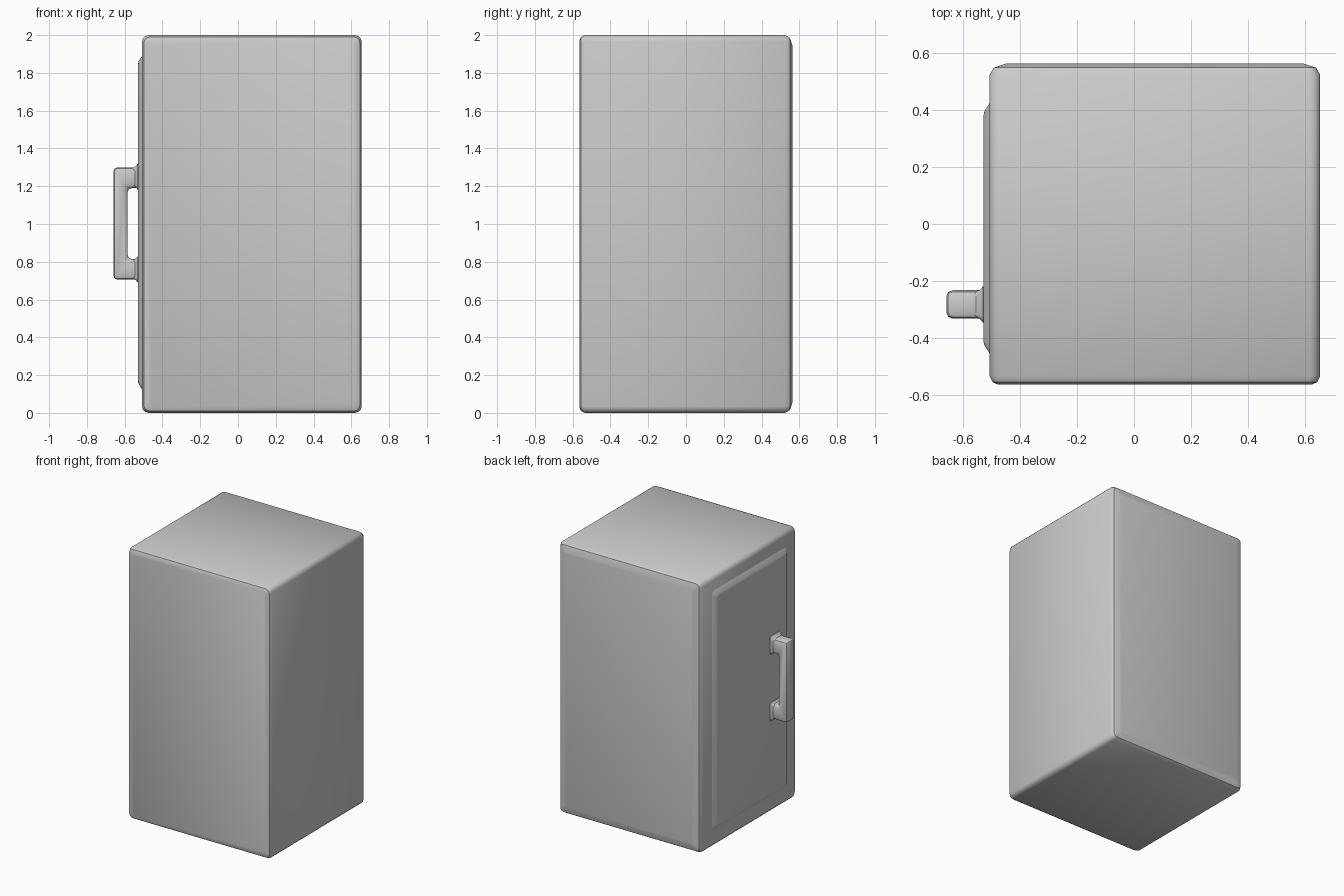
import bpy, bmesh
from math import sin, cos, pi, radians
from mathutils import Vector

if "Cube" in bpy.data.objects:
    bpy.data.objects.remove(bpy.data.objects["Cube"])


def finish(bm, name, angle=35):
    bmesh.ops.recalc_face_normals(bm, faces=bm.faces)
    mesh = bpy.data.meshes.new(name)
    bm.to_mesh(mesh)
    bm.free()
    obj = bpy.data.objects.new(name, mesh)
    bpy.context.collection.objects.link(obj)
    bpy.ops.object.select_all(action='DESELECT')
    obj.select_set(True)
    bpy.context.view_layer.objects.active = obj
    bpy.ops.object.shade_smooth_by_angle(angle=radians(angle))
    return obj


def rounded_rect(u0, u1, v0, v1, r, steps=3):
    corners = [(u1 - r, v1 - r), (u0 + r, v1 - r), (u0 + r, v0 + r), (u1 - r, v0 + r)]
    return [(cu + r * cos(a), cv + r * sin(a))
            for i, (cu, cv) in enumerate(corners)
            for a in [(i + k / steps) * pi / 2 for k in range(steps + 1)]]


def loft(name, rect, radius, stations, place):
    """Stack rounded rectangles; stations are (depth, inset), place maps to 3D."""
    bm = bmesh.new()
    u0, u1, v0, v1 = rect
    rings = []
    for depth, d in stations:
        pts = rounded_rect(u0 + d, u1 - d, v0 + d, v1 - d, max(radius - d * 0.4, 0.006))
        rings.append([bm.verts.new(place(u, v, depth)) for u, v in pts])
    n = len(rings[0])
    for a, b in zip(rings, rings[1:]):
        for i in range(n):
            bm.faces.new((a[i], a[(i + 1) % n], b[(i + 1) % n], b[i]))
    bm.faces.new(rings[0])
    bm.faces.new(rings[-1])
    return finish(bm, name)


# cabinet body, with a wider roll on the back edges
loft("cabinet_body", (-0.508, 0.655, 0, 2), 0.035,
     [(-0.565, 0.03), (-0.556, 0.01), (-0.535, 0), (0.525, 0), (0.55, 0.015), (0.565, 0.06)],
     lambda u, v, d: Vector((u, d, v)))

# raised door panel on the left side
on_left = lambda u, v, d: Vector((d, u, v))
loft("door_panel", (-0.455, 0.425, 0.125, 1.89), 0.03,
     [(-0.48, 0), (-0.508, 0), (-0.526, 0.028), (-0.53, 0.045)], on_left)

# C-shaped door handle
profile = [(-0.515, 0.705), (-0.66, 0.705), (-0.66, 1.3), (-0.515, 1.3),
           (-0.515, 1.19), (-0.585, 1.19), (-0.585, 0.815), (-0.515, 0.815)]
bm = bmesh.new()
face = bm.faces.new([bm.verts.new((x, -0.333, z)) for x, z in profile])
grown = bmesh.ops.extrude_face_region(bm, geom=[face])
bmesh.ops.translate(bm, vec=(0, 0.1, 0),
                    verts=[g for g in grown["geom"] if isinstance(g, bmesh.types.BMVert)])
bmesh.ops.bevel(bm, geom=bm.edges[:], offset=0.022, segments=2, profile=0.5,
                affect='EDGES', clamp_overlap=True)
finish(bm, "door_handle")

# flared feet where the handle meets the door
for name, z0, z1 in (("upper_handle_foot", 1.18, 1.32), ("lower_handle_foot", 0.69, 0.83)):
    loft(name, (-0.348, -0.218, z0, z1), 0.02,
         [(-0.515, 0), (-0.532, 0.002), (-0.542, 0.014), (-0.56, 0.022)], on_left)
